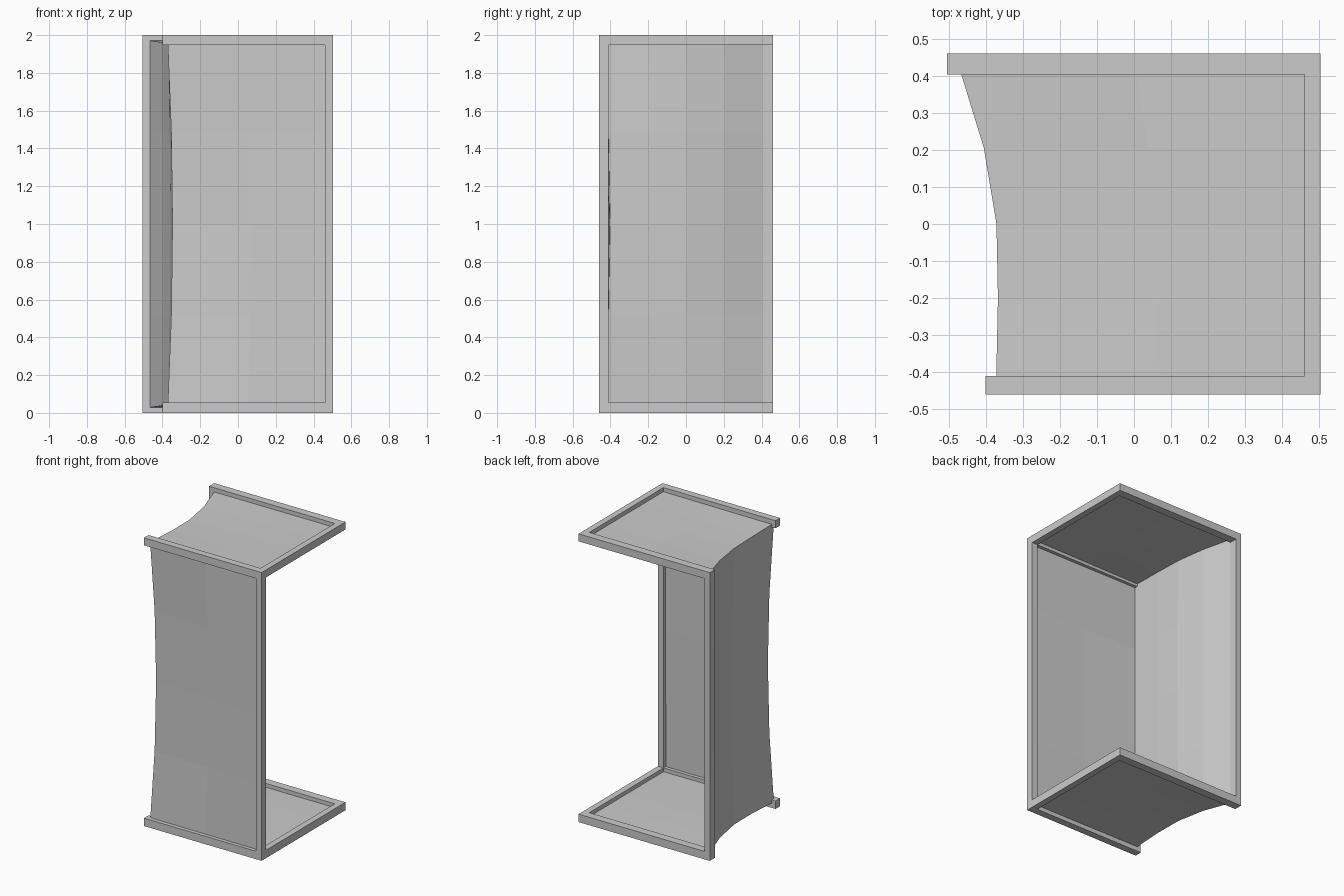
import bpy, bmesh

if "Cube" in bpy.data.objects:
    bpy.data.objects.remove(bpy.data.objects["Cube"])

grey = bpy.data.materials.new("light_grey")
grey.diffuse_color = (0.6, 0.6, 0.6, 1)
grey.use_nodes = True
grey.node_tree.nodes["Principled BSDF"].inputs["Base Color"].default_value = grey.diffuse_color


def finish(name, bm):
    me = bpy.data.meshes.new(name)
    bm.to_mesh(me)
    bm.free()
    me.materials.append(grey)
    ob = bpy.data.objects.new(name, me)
    bpy.context.collection.objects.link(ob)
    return ob


def box(name, x, y, z):
    bm = bmesh.new()
    bmesh.ops.create_cube(bm, size=1)
    for v in bm.verts:
        v.co = [a[0] + (c + 0.5) * (a[1] - a[0]) for a, c in zip((x, y, z), v.co)]
    finish(name, bm)


def grid(name, fn, nu, nv, flip=False):
    """Thin stretched sheet from a function of u, v in 0..1."""
    bm = bmesh.new()
    p = [[bm.verts.new(fn(i / nu, j / nv)) for j in range(nv + 1)] for i in range(nu + 1)]
    for i in range(nu):
        for j in range(nv):
            f = bm.faces.new((p[i][j], p[i + 1][j], p[i + 1][j + 1], p[i][j + 1]))
            if flip:
                f.normal_flip()
    finish(name, bm)


# Frame: rails at top and bottom, two diagonally opposite posts
R, B, F = 0.46, 0.403, -0.41
for level, z in (("bottom", (0, 0.055)), ("top", (1.948, 2))):
    box(level + "_front_rail", (-0.40, 0.503), (-0.46, F), z)
    box(level + "_back_rail", (-0.505, 0.503), (B, 0.46), z)
    box(level + "_right_rail", (R, 0.503), (F, B), z)
box("front_right_post", (R, 0.503), (-0.46, F), (0.055, 1.948))
box("back_left_post", (-0.505, -0.465), (B, 0.46), (0.055, 1.948))

# Stretched sheets: the free corner edges are pulled inwards
EDGE = [(0.43, -0.474), (0.205, -0.405), (0.0, -0.371), (-0.2, -0.367), (-0.432, -0.372)]


def sag(t):
    return 1 - (2 * t - 1) ** 2


def edge_z(u):
    return 1.972 - 0.012 * sag(u) - 0.004 * u


def left(u, v):
    y, x = EDGE[round(u * 4)]
    top = edge_z(u)
    s = sag(v) * u
    return (x + 0.025 * s, y + 0.03 * s * u, 2 - top + v * (2 * top - 2))


def front(u, v):
    x, y, z = left(1, v)
    return (x + (0.48 - x) * u, y + (-0.435 - y) * min(1, 1.2 * u), z)


def cap(u, v, side):
    x, y, z = left(v, side)
    rim = 1.972 if side else 0.028
    return (x + (0.48 - x) * u, y, z + (rim - z) * u)


grid("left_sheet", left, 4, 4, True)
grid("front_sheet", front, 2, 4)
grid("top_sheet", lambda u, v: cap(u, v, 1), 2, 4, True)
grid("bottom_sheet", lambda u, v: cap(u, v, 0), 2, 4)
